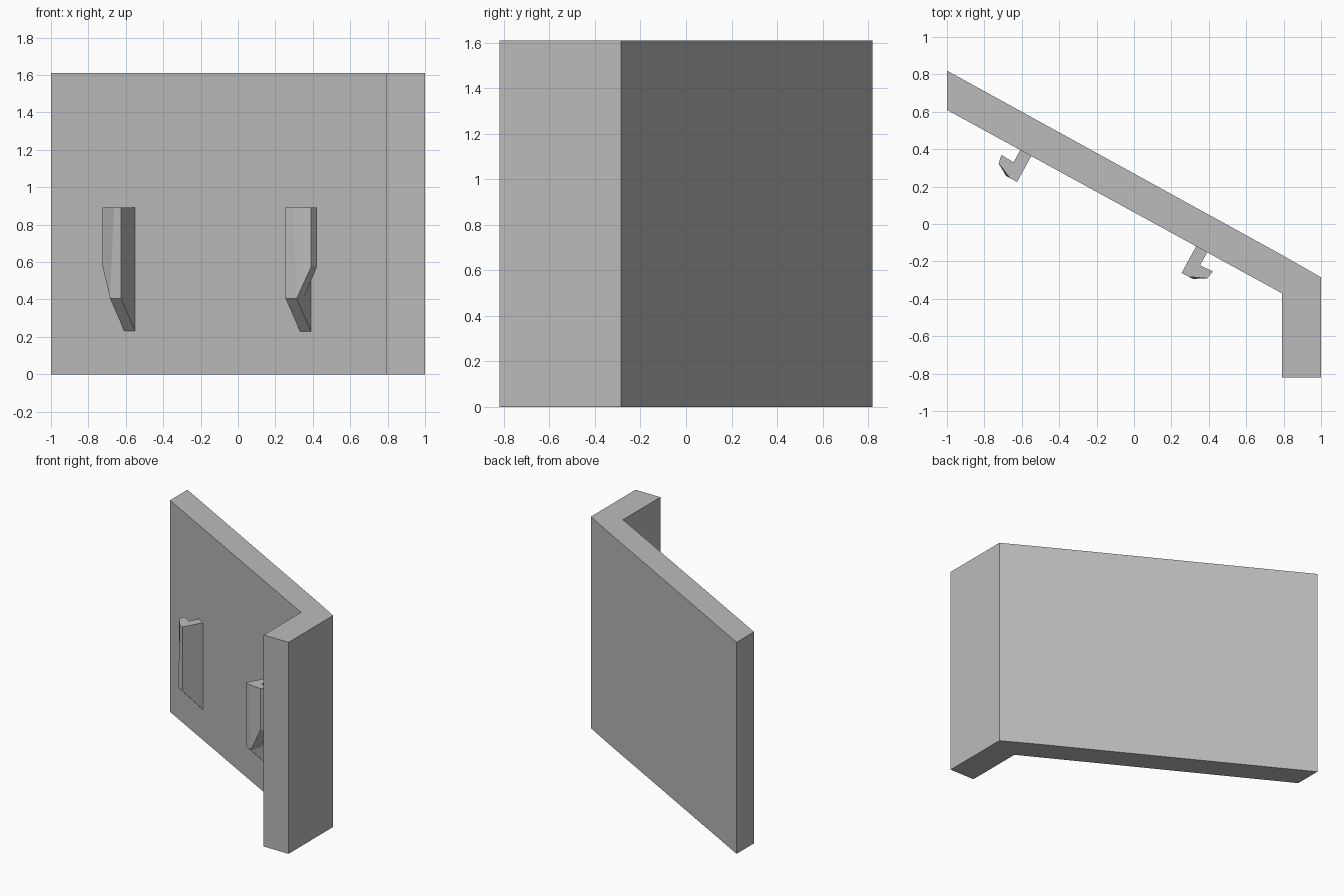
import bpy, bmesh
from mathutils import Vector

if "Cube" in bpy.data.objects:
    bpy.data.objects.remove(bpy.data.objects["Cube"])

grey = bpy.data.materials.new("plain_grey")
grey.diffuse_color = (0.5, 0.5, 0.5, 1)
grey.use_nodes = True
grey.node_tree.nodes["Principled BSDF"].inputs["Base Color"].default_value = grey.diffuse_color


def make(name, verts, faces):
    me = bpy.data.meshes.new(name)
    me.from_pydata(verts, [], faces)
    me.materials.append(grey)
    bm = bmesh.new()
    bm.from_mesh(me)
    bmesh.ops.recalc_face_normals(bm, faces=bm.faces)
    bm.to_mesh(me)
    bm.free()
    ob = bpy.data.objects.new(name, me)
    bpy.context.collection.objects.link(ob)


# Bent wall plate: plan outline extruded upwards
H = 1.61
plan = [(-1, .82), (.79, -.165), (1, -.285), (1, -.82), (.79, -.82), (.79, -.37), (-1, .61)]
n = len(plan)
make("bent_plate",
     [(x, y, z) for z in (0, H) for x, y in plan],
     [tuple(range(n)), tuple(range(n, 2 * n))]
     + [(i, (i + 1) % n, n + (i + 1) % n, n + i) for i in range(n)])

# Hooks: u runs along the plate towards the lip, v runs out of the plate
along = Vector((.877, -.48, 0))
out = Vector((-.48, -.877, 0))
top = [(0, -.01), (0, .159), (.043, .159), (.134, .119), (.143, .072), (.067, .076), (.067, -.01)]
low = [(0, -.01, .22), (0, .159, .405), (.067, .159, .405), (.134, .119, .575),
       (.143, .072, .575), (.067, .076, .41), (.067, -.01, .22)]
hook_faces = [(0, 1, 2, 3, 4, 5, 6),                     # top
              (0, 1, 8, 7), (1, 2, 9, 8), (2, 3, 10, 9),
              (3, 4, 11, 10), (4, 5, 12, 11),
              (5, 6, 13, 9, 12), (6, 0, 7, 13),          # stem inner side, back
              (7, 8, 9, 13), (9, 10, 11, 12)]            # slanted undersides


def hook(name, x, y, side):
    pts = [(u, v, .893) for u, v in top] + low
    make(name, [Vector((x, y, z)) + along * (side * u) + out * v for u, v, z in pts], hook_faces)


hook("left_hook", -.549, .364, -1)
hook("right_hook", .331, -.122, 1)
